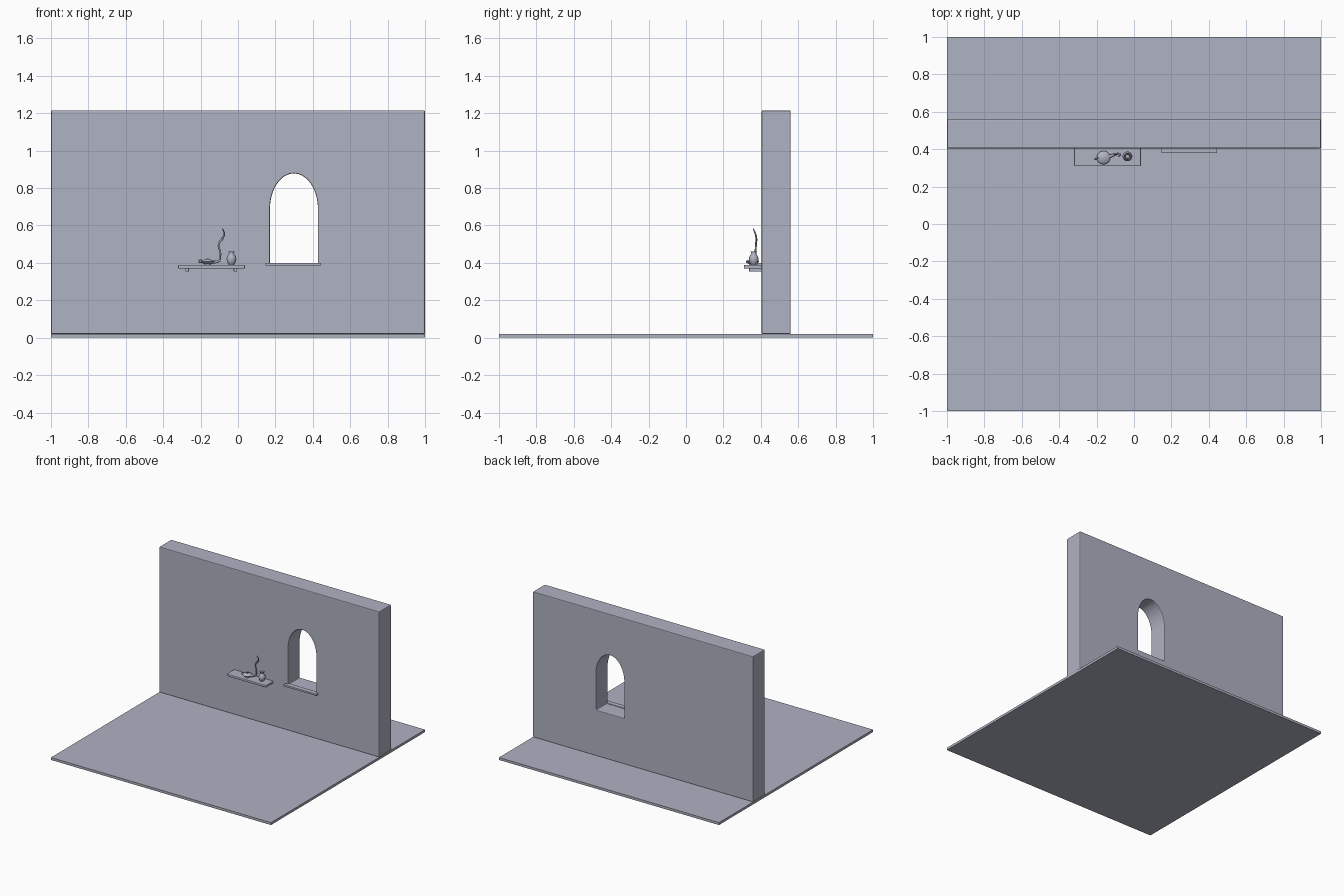
import bpy, math
from mathutils import Vector

cube = bpy.data.objects.get("Cube")
if cube:
    bpy.data.objects.remove(cube)

# Single clay colour
clay = bpy.data.materials.new("blue_grey_clay")
clay.use_nodes = True
COLOR = (0.43, 0.45, 0.54, 1)
clay.diffuse_color = COLOR
clay.node_tree.nodes["Principled BSDF"].inputs["Base Color"].default_value = COLOR


def add_mesh(name, verts, faces, smooth=False):
    me = bpy.data.meshes.new(name)
    me.from_pydata(verts, [], faces)
    ob = bpy.data.objects.new(name, me)
    bpy.context.collection.objects.link(ob)
    me.materials.append(clay)
    bpy.ops.object.select_all(action='DESELECT')
    ob.select_set(True)
    bpy.context.view_layer.objects.active = ob
    if smooth:
        bpy.ops.object.shade_smooth_by_angle(angle=math.radians(45))
    return ob


def bevel(ob, width):
    mod = ob.modifiers.new("soft_edges", 'BEVEL')
    mod.width = width
    mod.segments = 2
    mod.limit_method = 'ANGLE'
    mod.angle_limit = math.radians(40)


def prism(name, outline, y0, y1):
    """Extrude an x-z outline (counter-clockwise from the front) along y."""
    n = len(outline)
    verts = [(x, y, z) for y in (y0, y1) for x, z in outline]
    faces = [tuple(range(n)), tuple(range(2 * n - 1, n - 1, -1))]
    faces += [(i, i + n, (i + 1) % n + n, (i + 1) % n) for i in range(n)]
    return add_mesh(name, verts, faces)


def box(name, x, y, z, edge=0.0):
    ob = prism(name, [(x[0], z[0]), (x[1], z[0]), (x[1], z[1]), (x[0], z[1])], *y)
    if edge:
        bevel(ob, edge)
    return ob


def lathe(name, profile, cx, cy, z0, sides=32):
    """Spin (radius, height) pairs around a vertical axis."""
    verts, faces = [], []
    for r, z in profile:
        for i in range(sides):
            a = math.tau * i / sides
            verts.append((cx + r * math.cos(a), cy + r * math.sin(a), z0 + z))
    for k in range(len(profile) - 1):
        for i in range(sides):
            j = (i + 1) % sides
            a, b = k * sides, (k + 1) * sides
            faces.append((a + i, a + j, b + j, b + i))
    last = (len(profile) - 1) * sides
    faces.append(tuple(range(sides - 1, -1, -1)))
    faces.append(tuple(range(last, last + sides)))
    return add_mesh(name, verts, faces, True)


def tube(name, points, radius):
    """Round tube along (x, y, z, thickness factor) points."""
    cu = bpy.data.curves.new(name, 'CURVE')
    cu.dimensions = '3D'
    cu.bevel_depth = radius
    cu.bevel_resolution = 3
    cu.use_fill_caps = True
    cu.resolution_u = 8
    sp = cu.splines.new('BEZIER')
    sp.bezier_points.add(len(points) - 1)
    for bp, p in zip(sp.bezier_points, points):
        bp.co = Vector(p[:3])
        bp.radius = p[3]
        bp.handle_left_type = bp.handle_right_type = 'AUTO'
    cu.materials.append(clay)
    ob = bpy.data.objects.new(name, cu)
    bpy.context.collection.objects.link(ob)
    return ob


# Floor slab and wall
box("floor", (-1, 1), (-1, 1), (0, 0.02))
wall = box("wall", (-1, 1), (0.405, 0.56), (0.02, 1.215))

# Arched window opening cut through the wall
cx, half, spring, rise = 0.299, 0.128, 0.69, 0.188
arch = [(cx - half, 0.395), (cx + half, 0.395)]
arch += [(cx + half * math.cos(math.pi * i / 32), spring + rise * math.sin(math.pi * i / 32))
         for i in range(33)]
cutter = prism("window_cutter", arch, 0.3, 0.7)
cutter.hide_render = True
cut = wall.modifiers.new("window", 'BOOLEAN')
cut.object = cutter
cut.solver = 'EXACT'
bpy.context.view_layer.objects.active = wall
bpy.ops.object.modifier_apply(modifier=cut.name)
bpy.data.objects.remove(cutter)
bevel(wall, 0.006)

# Window sill and shelf with two brackets
box("window_sill", (0.147, 0.445), (0.38, 0.42), (0.385, 0.4), 0.002)
box("shelf", (-0.32, 0.037), (0.31, 0.407), (0.37, 0.389), 0.004)
for side, x in (("right", -0.272), ("left", -0.014)):
    box("shelf_bracket_" + side, (x - 0.009, x + 0.009), (0.338, 0.407), (0.353, 0.371), 0.002)

# Small vase with an open neck
lathe("vase", [(0.013, 0), (0.017, 0.004), (0.024, 0.018), (0.026, 0.032), (0.023, 0.046),
               (0.015, 0.057), (0.013, 0.063), (0.018, 0.073), (0.015, 0.073),
               (0.01, 0.063), (0.01, 0.045)], -0.035, 0.362, 0.389)

# Oil lamp: body with lid knob, spout and looped handle
lathe("lamp_body", [(0.019, 0), (0.018, 0.005), (0.03, 0.011), (0.036, 0.018), (0.03, 0.025),
                    (0.018, 0.028), (0.013, 0.03), (0.005, 0.031), (0.005, 0.034), (0.001, 0.036)],
      -0.163, 0.355, 0.389)
tube("lamp_spout", [(-0.14, 0.358, 0.405, 1.5), (-0.118, 0.366, 0.405, 1),
                    (-0.096, 0.374, 0.413, 0.9)], 0.007)
tube("lamp_handle", [(-0.19, 0.352, 0.413, 1), (-0.207, 0.348, 0.415, 1),
                     (-0.208, 0.348, 0.405, 1), (-0.192, 0.352, 0.403, 1)], 0.003)

# Curl of smoke rising from the spout
tube("smoke", [(-0.097, 0.374, 0.412, 0.7), (-0.094, 0.372, 0.45, 1), (-0.103, 0.374, 0.5, 1),
               (-0.083, 0.376, 0.53, 1), (-0.073, 0.371, 0.555, 0.9),
               (-0.083, 0.36, 0.583, 0.5)], 0.005)
